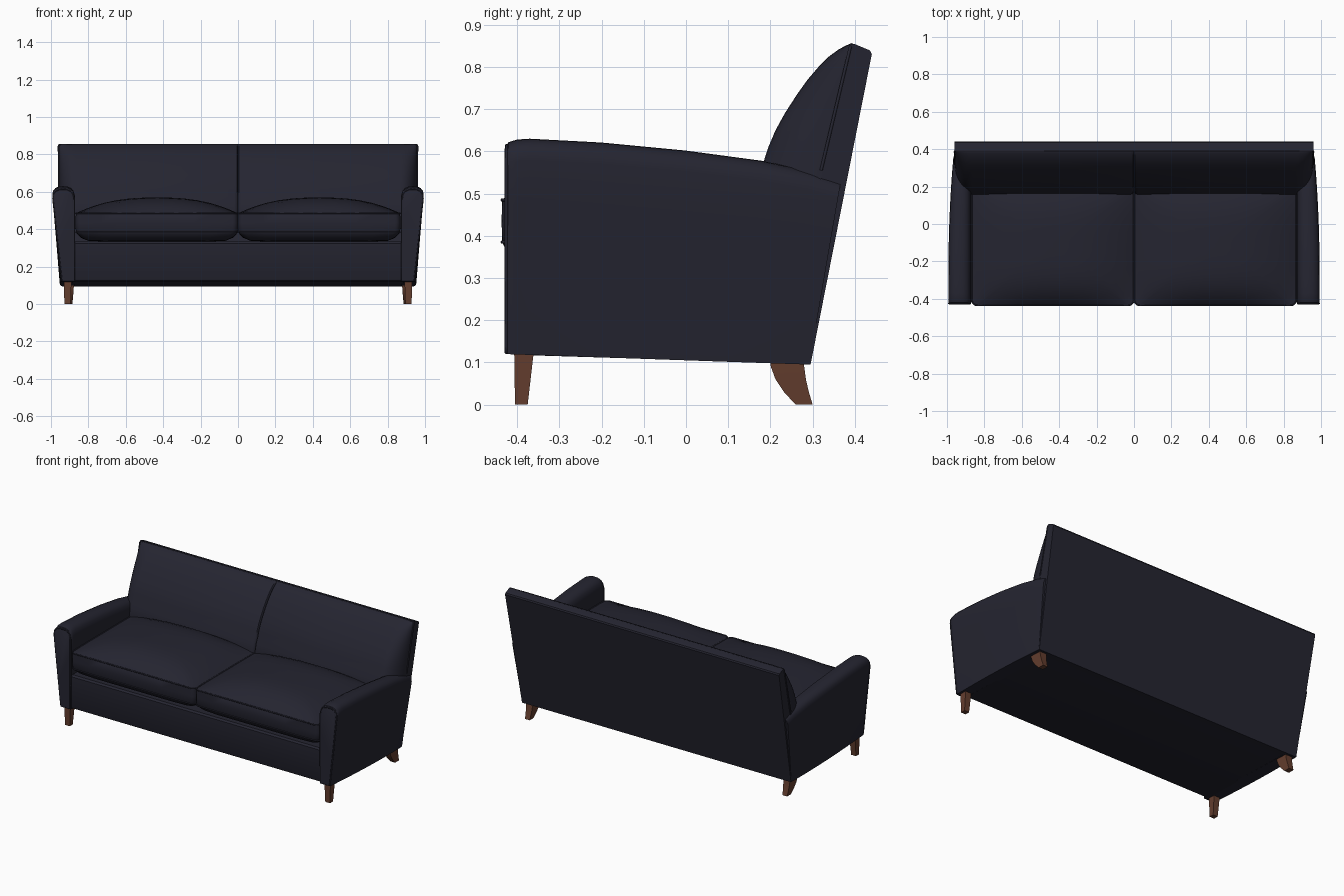
import bpy, bmesh, math
from mathutils import Vector

if "Cube" in bpy.data.objects:
    bpy.data.objects.remove(bpy.data.objects["Cube"], do_unlink=True)


def material(name, rgb):
    m = bpy.data.materials.new(name)
    m.use_nodes = True
    m.diffuse_color = (*rgb, 1)
    bsdf = m.node_tree.nodes["Principled BSDF"]
    bsdf.inputs["Base Color"].default_value = (*rgb, 1)
    bsdf.inputs["Roughness"].default_value = 0.8
    return m


FABRIC = material("dark navy fabric", (0.018, 0.018, 0.030))
WOOD = material("brown wood", (0.125, 0.047, 0.027))


def lerp(a, b, t):
    return a + (b - a) * t


def interp(points, t):
    """Piecewise linear lookup in a list of (t, value)."""
    for (t0, a), (t1, b) in zip(points, points[1:]):
        if t <= t1:
            return lerp(a, b, max(0, (t - t0) / (t1 - t0)))
    return points[-1][1]


def loft(name, rings, mat, angle=35):
    """Skin closed rings of equal length and cap both ends."""
    bm = bmesh.new()
    rows = [[bm.verts.new(p) for p in ring] for ring in rings]
    n = len(rows[0])
    for a, b in zip(rows, rows[1:]):
        for i in range(n):
            j = (i + 1) % n
            bm.faces.new((a[i], a[j], b[j], b[i]))
    bm.faces.new(rows[0])
    bm.faces.new(rows[-1])
    bmesh.ops.recalc_face_normals(bm, faces=bm.faces)
    me = bpy.data.meshes.new(name)
    bm.to_mesh(me)
    bm.free()
    me.materials.append(mat)
    ob = bpy.data.objects.new(name, me)
    bpy.context.collection.objects.link(ob)
    bpy.ops.object.select_all(action="DESELECT")
    ob.select_set(True)
    bpy.context.view_layer.objects.active = ob
    bpy.ops.object.shade_smooth_by_angle(angle=math.radians(angle))
    return ob


def piping(name, path, closed=True, radius=0.004):
    cu = bpy.data.curves.new(name, "CURVE")
    cu.dimensions = "3D"
    cu.bevel_depth = radius
    cu.bevel_resolution = 1
    sp = cu.splines.new("POLY")
    sp.points.add(len(path) - 1)
    for p, co in zip(sp.points, path):
        p.co = (*co, 1)
    sp.use_cyclic_u = closed
    cu.materials.append(FABRIC)
    bpy.context.collection.objects.link(bpy.data.objects.new(name, cu))


def rounded_rect(w, d, r, edge=8, arc=5):
    """Centred rounded rectangle with subdivided edges."""
    corners = []
    for k, (sx, sy) in enumerate(((1, 1), (-1, 1), (-1, -1), (1, -1))):
        c = Vector((sx * (w / 2 - r), sy * (d / 2 - r)))
        corners.append([c + r * Vector((math.cos(a), math.sin(a))) for a in
                        (math.pi / 2 * (k + i / arc) for i in range(arc + 1))])
    out = []
    for a, b in zip(corners, corners[1:] + corners[:1]):
        out += a + [a[-1].lerp(b[0], i / edge) for i in range(1, edge)]
    return out


# Base frame under the seat
base = [(-0.415, 0.125), (-0.42, 0.135), (-0.42, 0.325), (-0.41, 0.335),
        (0.30, 0.335), (0.28, 0.097), (-0.40, 0.118)]
loft("base", [[(x, y, z) for y, z in base] for x in (-0.885, 0.885)], FABRIC)

# Back frame, a leaning slab that widens upwards
slab = [(0.295, 0.095), (0.44, 0.83), (0.436, 0.839), (0.40, 0.854),
        (0.391, 0.855), (0.32, 0.555), (0.22, 0.10)]
half_width = [(0.095, 0.942), (0.55, 0.957), (0.86, 0.96)]
loft("back_frame", [[(s * interp(half_width, z), y, z) for y, z in slab] for s in (-1, 1)], FABRIC)
piping("back_seam", [(-0.958, 0.32, 0.555), (-0.96, 0.388, 0.843), (-0.955, 0.391, 0.853),
                     (0.955, 0.391, 0.853), (0.96, 0.388, 0.843), (0.958, 0.32, 0.555)], False)

# Arm outline helpers: height along the arm, flare of the outer side
arm_top = [(-0.43, 0.612), (-0.42, 0.622), (-0.40, 0.628), (-0.37, 0.63), (-0.2, 0.621),
           (0, 0.602), (0.18, 0.578), (0.3, 0.553), (0.37, 0.53)]
section = [(0, 0), (0, 0.35), (0, 0.7), (0, 0.9), (0.06, 0.95), (0.16, 0.98), (0.32, 0.997),
           (0.5, 1), (0.68, 0.997), (0.84, 0.98), (0.95, 0.95), (1, 0.9), (0.99, 0.7),
           (0.96, 0.35), (0.92, 0.03), (0.88, 0)]


def arm_ring(side, station, shrink=0.0):
    t = (station + 0.43) / 0.80
    bottom, top = lerp(0.12, 0.095, t), interp(arm_top, station)
    ring = []
    for u, v in section:
        outer = 0.998 - 0.03 * t ** 2.5 - (0.052 - 0.027 * t) * (1 - v)
        u = u if u in (0, 0.5) or v > 0.9 else 1 - (1 - u) * 0.15
        x = lerp(0.872 + shrink, outer - shrink, u)
        y = lerp(-0.43, lerp(0.292, 0.367, v), t)
        ring.append((side * x, y, lerp(bottom + shrink, top - shrink, v)))
    return ring


# Seat cushion rings: scale, base height, bulge amount
seat_rings = ([(k, 0.385, -0.052) for k in (0.2, 0.6, 0.85, 0.94, 0.98)]
              + [(1, 0.385, 0), (1.004, 0.435, 0), (1, 0.485, 0)]
              + [(k, 0.485, 0.085) for k in (0.985, 0.95, 0.88, 0.78, 0.65, 0.5, 0.33, 0.15)])
plan = rounded_rect(0.866, 0.645, 0.03)


def seat_ring(side, k, z, bulge):
    ring = []
    for p in plan:
        x, y = p * k
        u, v = min(1, abs(x) / 0.433), min(1, abs(y) / 0.3225)
        power = (2.5, 4) if bulge > 0 else (14, 14)
        lift = bulge * (1 - u ** power[0]) * (1 - v ** power[1])
        ring.append((side * 0.434 + x, y - 0.113, z + lift))
    return ring


# Back cushion front profile: height to depth
back_front = [(0.40, 0.155), (0.50, 0.158), (0.54, 0.168), (0.576, 0.184), (0.61, 0.195),
              (0.65, 0.212), (0.69, 0.234), (0.735, 0.263), (0.77, 0.288), (0.806, 0.319),
              (0.825, 0.339), (0.841, 0.361), (0.85, 0.377), (0.855, 0.389)]


def back_ring(side, z, front):
    rear = 0.324 + (z - 0.555) * 0.237
    depth = max(rear - front, 0.002)
    ring = [(0, rear, z), (0, front + min(0.014, depth * 0.5), z), (side * 0.006, front + depth * 0.03, z),
            (side * 0.02, front, z), (side * 0.45, front, z)]
    for i in range(9):
        a = math.pi / 2 * i / 8
        ring.append((side * (0.865 + 0.092 * math.sin(a)), rear - depth * math.cos(a), z))
    return ring


# Legs: height, y front, y rear, x inner, x outer
front_leg = [(0, -0.405, -0.375, 0.895, 0.928), (0.13, -0.407, -0.36, 0.89, 0.932)]
rear_leg = [(0, 0.26, 0.30, 0.885, 0.918), (0.03, 0.232, 0.291, 0.883, 0.92),
            (0.06, 0.212, 0.284, 0.88, 0.922), (0.09, 0.201, 0.28, 0.878, 0.924),
            (0.115, 0.197, 0.278, 0.877, 0.925)]

for side, word in ((1, "left"), (-1, "right")):
    stations = (-0.43, -0.42, -0.40, -0.37, -0.28, -0.2, -0.1, 0, 0.1, 0.18, 0.25, 0.3, 0.34, 0.37)
    loft(word + "_arm", [arm_ring(side, s, 0.006 if s == -0.43 else 0) for s in stations], FABRIC, 40)
    piping(word + "_arm_piping", arm_ring(side, -0.425, 0.003))

    loft(word + "_seat_cushion", [seat_ring(side, *r) for r in seat_rings], FABRIC, 50)
    for level, z in (("lower", 0.385), ("upper", 0.485)):
        piping(f"{word}_seat_{level}_piping", seat_ring(side, 1, z, 0))

    loft(word + "_back_cushion", [back_ring(side, z, y) for z, y in back_front], FABRIC, 40)

    for part, rows in (("front_leg", front_leg), ("rear_leg", rear_leg)):
        loft(f"{word}_{part}", [[(side * a, f, z), (side * b, f, z), (side * b, r, z), (side * a, r, z)]
                                for z, f, r, a, b in rows], WOOD)
